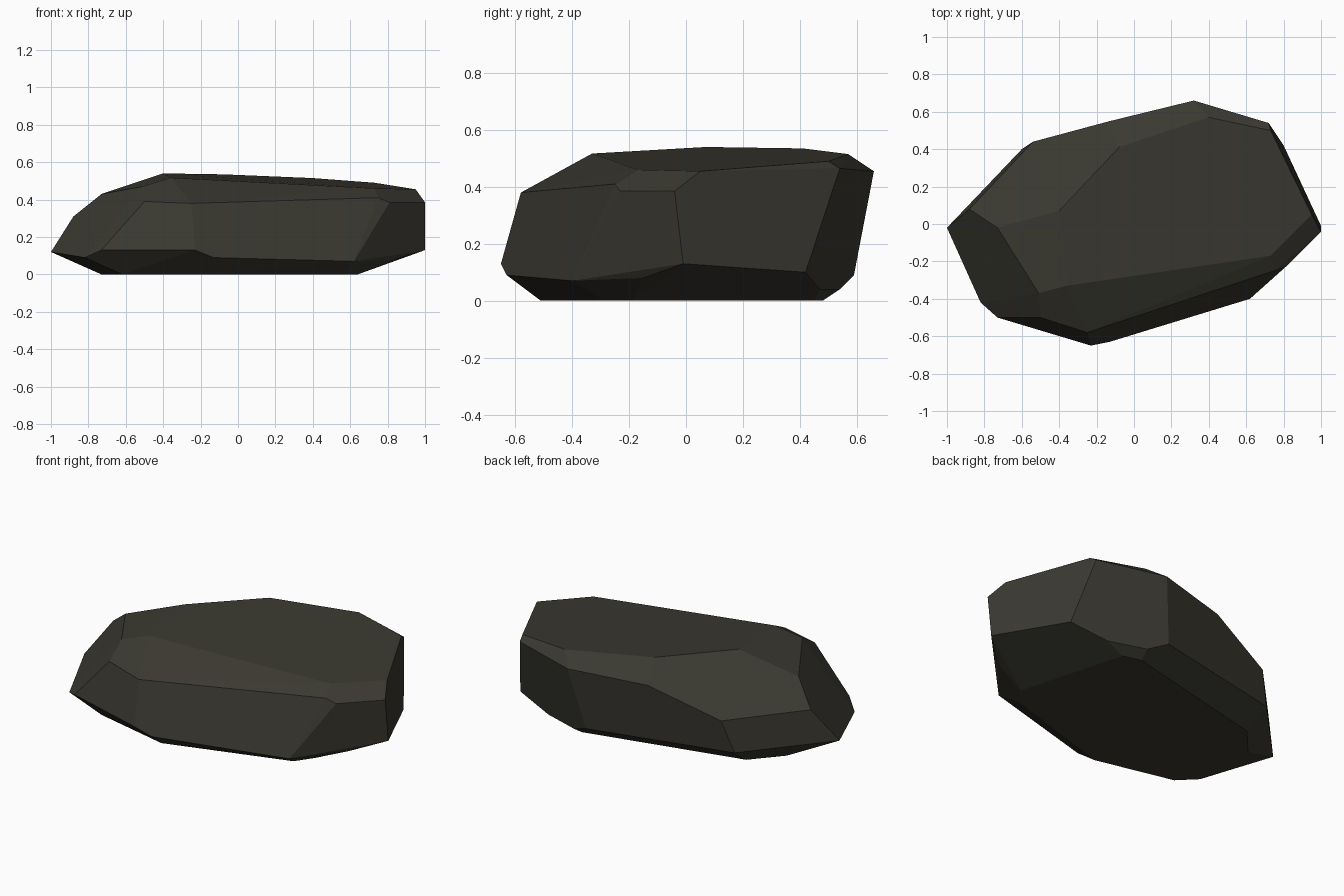
import bpy
import bmesh
from math import radians

# Remove the default object only
default_object = bpy.data.objects.get("Cube")
if default_object:
    bpy.data.objects.remove(default_object, do_unlink=True)


def make_material(name, colour):
    """One flat colour, shown both in the viewport and in a render."""
    material = bpy.data.materials.new(name)
    material.use_nodes = True
    material.diffuse_color = (*colour, 1)
    shader = material.node_tree.nodes["Principled BSDF"]
    shader.inputs["Base Color"].default_value = (*colour, 1)
    shader.inputs["Roughness"].default_value = 0.9
    return material


def make_faceted_stone(name, rings, material, flat_angle):
    """Wrap the corner rings in a convex skin and merge its flat facets."""
    bm = bmesh.new()
    for ring in rings:
        for corner in ring:
            bm.verts.new(corner)
    hull = bmesh.ops.convex_hull(bm, input=bm.verts[:])
    unused = {item for key in ("geom_interior", "geom_unused")
              for item in hull[key] if isinstance(item, bmesh.types.BMVert)}
    bmesh.ops.delete(bm, geom=list(unused), context='VERTS')
    bmesh.ops.dissolve_limit(bm, angle_limit=flat_angle,
                             verts=bm.verts[:], edges=bm.edges[:])
    bmesh.ops.recalc_face_normals(bm, faces=bm.faces[:])
    for face in bm.faces:
        face.smooth = False
    mesh = bpy.data.meshes.new(name)
    bm.to_mesh(mesh)
    bm.free()
    mesh.materials.append(material)
    stone = bpy.data.objects.new(name, mesh)
    bpy.context.collection.objects.link(stone)
    return stone


# Flat underside that rests on the ground
base_ring = [
    (.35, .48, 0), (.46, .45, 0), (.64, -.19, 0), (.57, -.29, 0),
    (-.15, -.51, 0), (-.62, -.4, 0), (-.73, .09, 0), (-.58, .26, 0),
]

# Lower edge of the side walls
lower_ring = [
    (1, -.01, .13), (.8, .42, .1), (.58, .47, .04), (.36, .54, .04),
    (.25, .59, .09), (-.6, .4, .1), (-1, -.02, .12), (-.82, -.42, .09),
    (-.73, -.5, .13), (-.23, -.65, .13), (-.13, -.63, .09),
    (.62, -.4, .07), (.84, -.15, .08),
]

# Upper edge of the side walls
shoulder_ring = [
    (1, -.04, .385), (.72, .54, .465), (.32, .66, .455),
    (-.13, .55, .435), (-.54, .44, .29), (-.88, .08, .31),
    (-.5, -.5, .39), (-.25, -.58, .38), (.75, -.25, .41), (.81, -.23, .385),
]

# Broad sloping top with its bevelled left end
top_ring = [
    (.95, .05, .455), (.73, .5, .49), (.4, .57, .515), (-.08, .41, .535),
    (-.4, .07, .54), (-.73, -.02, .43), (-.51, -.37, .47),
    (-.36, -.33, .517), (.73, -.17, .46),
]

dark_stone = make_material("dark olive stone", (.042, .04, .03))
make_faceted_stone("rock", [base_ring, lower_ring, shoulder_ring, top_ring],
                   dark_stone, radians(4))
